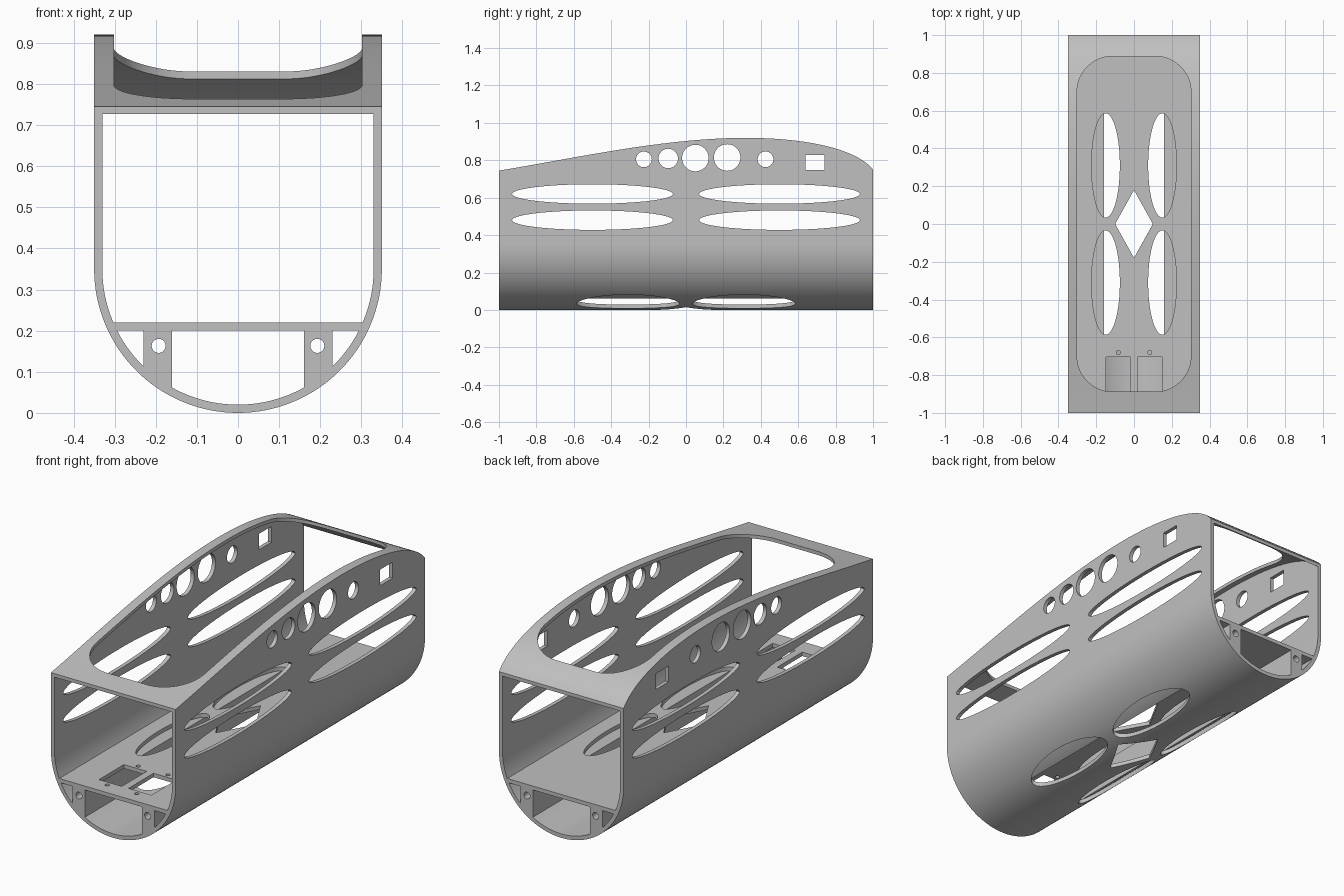
import bpy, bmesh, math
from mathutils import Vector
from mathutils.geometry import interpolate_bezier

cube = bpy.data.objects.get("Cube")
if cube:
    bpy.data.objects.remove(cube)

grey = bpy.data.materials.new("plain grey")
grey.use_nodes = True
grey.diffuse_color = (0.53, 0.53, 0.53, 1)
grey.node_tree.nodes["Principled BSDF"].inputs["Base Color"].default_value = grey.diffuse_color

R, WALL = 0.35, 0.02
R_IN = R - WALL
FLOOR_TOP, FLOOR_LOW = 0.22, 0.20


def prism(name, pts, axis, lo, hi):
    """Extrude a flat outline along x, y or z."""
    place = {"x": lambda a, b, d: (d, a, b),
             "y": lambda a, b, d: (a, d, b),
             "z": lambda a, b, d: (a, b, d)}[axis]
    bm = bmesh.new()
    ends = [[bm.verts.new(place(a, b, d)) for a, b in pts] for d in (lo, hi)]
    for ring in ends:
        bm.faces.new(ring)
    n = len(pts)
    for i in range(n):
        j = (i + 1) % n
        bm.faces.new((ends[0][i], ends[0][j], ends[1][j], ends[1][i]))
    bmesh.ops.recalc_face_normals(bm, faces=bm.faces)
    mesh = bpy.data.meshes.new(name)
    bm.to_mesh(mesh)
    bm.free()
    mesh.materials.append(grey)
    obj = bpy.data.objects.new(name, mesh)
    bpy.context.collection.objects.link(obj)
    return obj


def boolean(obj, cutter, operation="DIFFERENCE"):
    """Apply a boolean and discard the cutter."""
    mod = obj.modifiers.new("cut", "BOOLEAN")
    mod.operation, mod.solver, mod.object = operation, "EXACT", cutter
    deps = bpy.context.evaluated_depsgraph_get()
    mesh = bpy.data.meshes.new_from_object(obj.evaluated_get(deps))
    obj.modifiers.clear()
    obj.data = mesh
    bpy.data.objects.remove(cutter)


def ellipse(a, b, ra, rb, n=64):
    return [(a + ra * math.cos(math.tau * i / n), b + rb * math.sin(math.tau * i / n))
            for i in range(n)]


def rect(a0, a1, b0, b1):
    return [(a0, b0), (a1, b0), (a1, b1), (a0, b1)]


def u_shape(r, top, n=64):
    arc = [(r * math.cos(math.pi * (1 + i / n)), R + r * math.sin(math.pi * (1 + i / n)))
           for i in range(n + 1)]
    return [(-r, top)] + arc + [(r, top)]


def hull_z(x, r):
    return R - math.sqrt(r * r - x * x)


def hull_x(z, r):
    return math.sqrt(r * r - (R - z) ** 2)


# Roof line, seen from the side
def bezier(*p):
    k = [Vector((a, b, 0)) for a, b in p]
    return [(v.x, v.y) for v in interpolate_bezier(*k, 25)]


roof = bezier((-1, .745), (-.6, .81), (-.12, .92), (.32, .92))
roof += bezier((.32, .92), (.66, .92), (.92, .855), (1, .75))[1:]
roof_in = [(y, z - 0.018) for y, z in roof]
roof_in = [(-1.2, roof_in[0][1])] + roof_in + [(1.2, roof_in[-1][1])]

# Hull: round-bottomed tube trimmed by the roof line
hull = prism("hull_shell", u_shape(R, 1.2), "y", -1, 1)
boolean(hull, prism("trim", [(-1.0, -1)] + roof + [(1.0, -1)], "x", -1, 1), "INTERSECT")
inside = prism("inside", u_shape(R_IN, 1.2), "y", -1.1, 1.1)
boolean(inside, prism("trim", [(-1.2, -1)] + roof_in + [(1.2, -1)], "x", -1, 1), "INTERSECT")
boolean(hull, inside)

# Rounded opening in the roof
corner, half_w, half_l = 0.19, 0.302, 0.888
opening = []
for q, (sx, sy) in enumerate([(1, 1), (-1, 1), (-1, -1), (1, -1)]):
    for i in range(17):
        a = math.pi / 2 * (q + i / 16)
        opening.append((sx * (half_w - corner) + corner * math.cos(a),
                        sy * (half_l - corner) + corner * math.sin(a)))
boolean(hull, prism("opening", opening, "z", 0.5, 1.2))

# Holes through both side walls
side_holes = [ellipse(y, z, 0.43, 0.052) for y in (-0.5, 0.5) for z in (0.48, 0.62)]
side_holes += [ellipse(y, z, r, r, 48) for y, z, r in (
    (-.225, .805, .042), (-.095, .81, .052), (.05, .812, .071),
    (.22, .815, .071), (.425, .805, .042))]
side_holes.append(rect(.64, .74, .747, .828))
for outline in side_holes:
    boolean(hull, prism("hole", outline, "x", -1, 1))

# Floor plate
w0, w1 = hull_x(FLOOR_LOW, R_IN + .003), hull_x(FLOOR_TOP, R_IN + .003)
floor = prism("floor_plate", [(-w0, FLOOR_LOW), (w0, FLOOR_LOW), (w1, FLOOR_TOP),
                              (-w1, FLOOR_TOP)], "y", -1, 1)

# Oval and diamond openings through floor and hull bottom
low_holes = [ellipse(sx * .15, sy * .31, .075, .276) for sx in (-1, 1) for sy in (-1, 1)]
low_holes.append([(.1, 0), (0, .18), (-.1, 0), (0, -.18)])
for outline in low_holes:
    for part in (hull, floor):
        boolean(part, prism("hole", outline, "z", -.1, .3))

# Switch cut-outs with screw holes at the front of the floor
for s in (-1, 1):
    cuts = [rect(s * .083 - .064, s * .083 + .064, -.905, -.705)]
    cuts += [ellipse(s * .083, y, .011, .011, 24) for y in (-.93, -.68)]
    for outline in cuts:
        boolean(floor, prism("hole", outline, "z", .1, .3))

# Lengthwise ribs with a bore, between floor and hull bottom
ribs = []
for side, s in (("left", 1), ("right", -1)):
    xs = [.16 + .07 * i / 8 for i in range(9)]
    outline = [(s * x, hull_z(x, R_IN + .001)) for x in xs]
    outline += [(s * .23, FLOOR_LOW), (s * .16, FLOOR_LOW)]
    rib = prism(side + "_rib", outline, "y", -1, 1)
    boolean(rib, prism("bore", ellipse(s * .193, .163, .017, .017, 32), "y", -1.1, 1.1))
    ribs.append(rib)

# Smooth curved surfaces, keep sharp edges
bpy.ops.object.select_all(action="DESELECT")
for obj in [hull, floor] + ribs:
    obj.select_set(True)
bpy.context.view_layer.objects.active = hull
bpy.ops.object.shade_smooth_by_angle(angle=math.radians(30))
